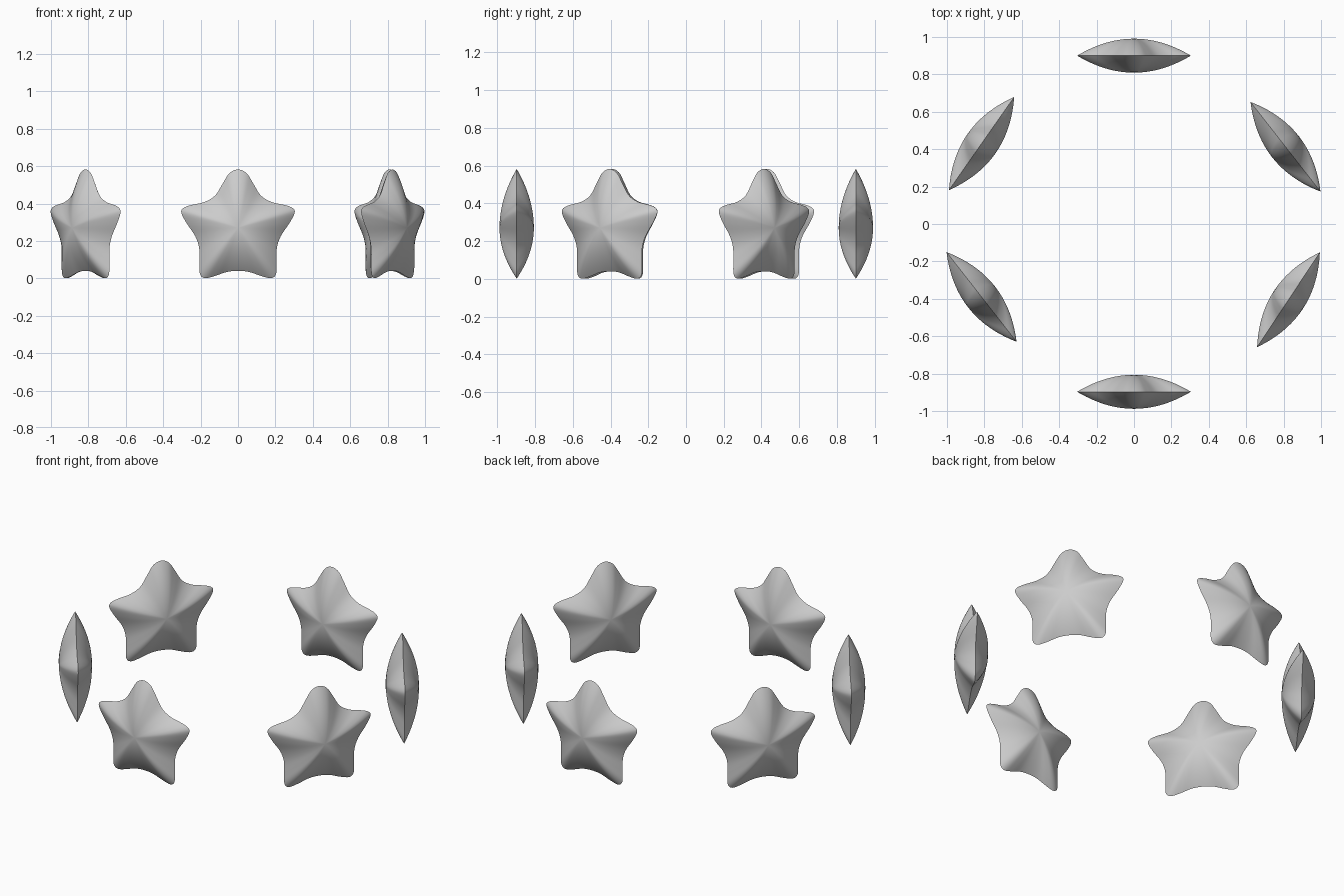
import bpy, bmesh, math
from mathutils import Vector

if "Cube" in bpy.data.objects:
    bpy.data.objects.remove(bpy.data.objects["Cube"])

# right half of the star outline (x, z), top tip to bottom notch
HALF = [(0, .582), (.045, .563), (.08, .51), (.122, .443), (.18, .408), (.25, .392),
        (.292, .376), (.303, .35), (.275, .295), (.23, .228), (.208, .165), (.206, .09),
        (.204, .025), (.178, .001), (.125, .012), (.06, .034), (0, .04)]
OUTLINE = HALF + [(-x, z) for x, z in HALF[-2:0:-1]]
CENTRE = Vector((0, 0, .27))
THICK = .091
RINGS = 14


def smooth_loop(pts, steps=4):
    """Closed Catmull-Rom curve through the points."""
    n, out = len(pts), []
    for i in range(n):
        a, b, c, d = (Vector((pts[(i + k) % n][0], 0, pts[(i + k) % n][1])) for k in (-1, 0, 1, 2))
        for s in range(steps):
            t = s / steps
            out.append(.5 * (2 * b + (c - a) * t + (2 * a - 5 * b + 4 * c - d) * t**2
                             + (3 * b - a - 3 * c + d) * t**3))
    return out


def star_mesh():
    """Puffy star: two domed faces meeting at a sharp rim."""
    loop = smooth_loop(OUTLINE)
    n = len(loop)
    bm = bmesh.new()
    rim = [bm.verts.new(p) for p in loop]
    for side in (-1, 1):
        prev = rim
        for r in range(1, RINGS):
            t = math.cos(r / RINGS * math.pi / 2)
            y = side * THICK * (1 - t**2)
            ring = [bm.verts.new(CENTRE + (p - CENTRE) * t + Vector((0, y, 0))) for p in loop]
            for i in range(n):
                j = (i + 1) % n
                bm.faces.new((prev[i], prev[j], ring[j], ring[i]))
            prev = ring
        tip = bm.verts.new(CENTRE + Vector((0, side * THICK, 0)))
        for i in range(n):
            bm.faces.new((prev[i], prev[(i + 1) % n], tip))
    bmesh.ops.recalc_face_normals(bm, faces=bm.faces[:])
    me = bpy.data.meshes.new("puffy_star")
    bm.to_mesh(me)
    bm.free()
    return me


# ring of six stars: position and turn about z
mesh = star_mesh()
PLACES = [(0, -.897, 0), (.826, -.405, 56.5), (.81, .413, -52),
          (0, .9, 0), (-.815, .43, 55), (-.815, -.39, -52)]
for k, (x, y, turn) in enumerate(PLACES):
    ob = bpy.data.objects.new(f"star_{k + 1}", mesh)
    bpy.context.collection.objects.link(ob)
    ob.location = (x, y, 0)
    ob.rotation_euler.z = math.radians(turn)
    ob.select_set(True)
    bpy.context.view_layer.objects.active = ob
bpy.ops.object.shade_smooth_by_angle(angle=math.radians(40))
